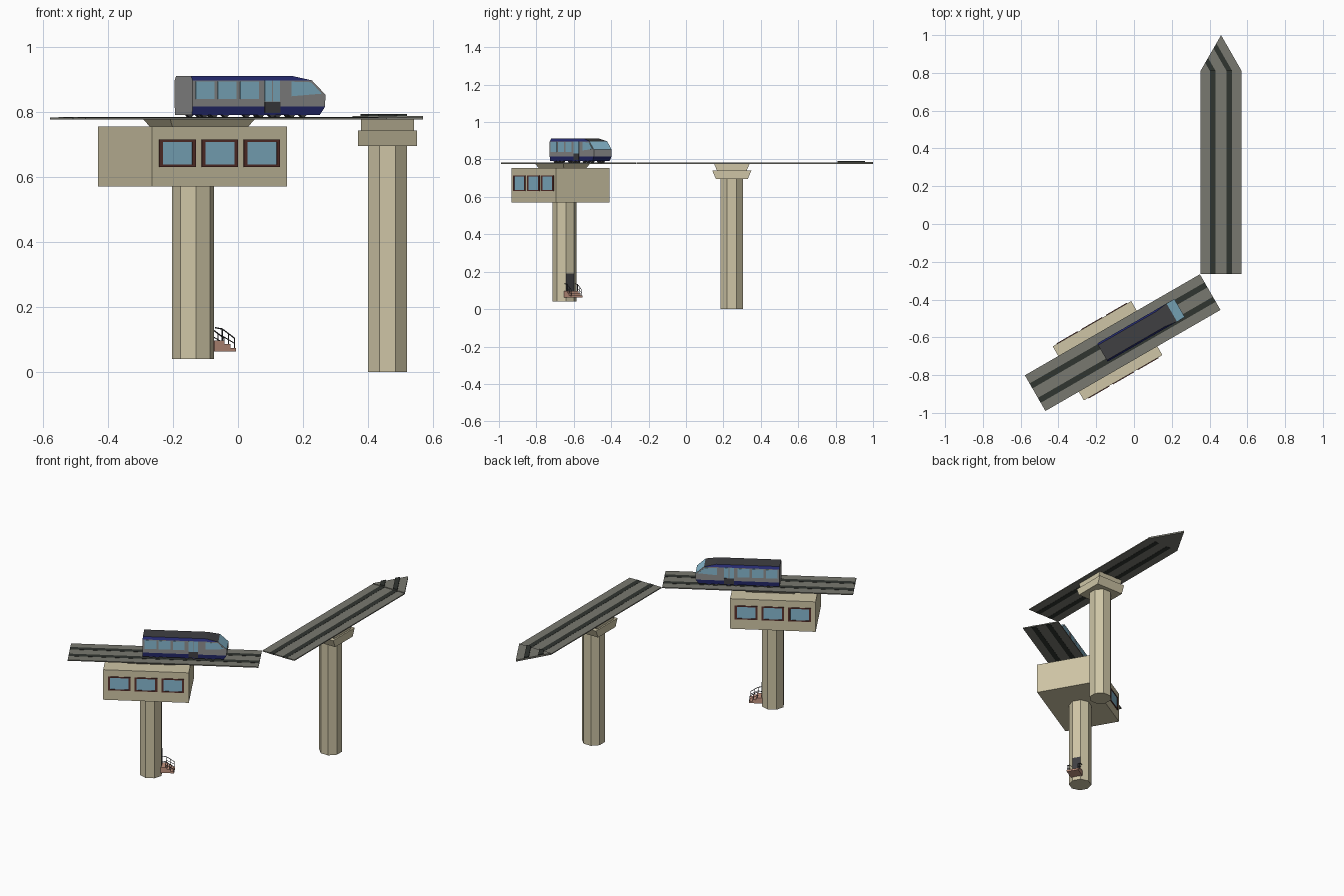
import bpy, bmesh
from math import radians, cos, sin, pi
from mathutils import Vector, Matrix

if "Cube" in bpy.data.objects:
    bpy.data.objects.remove(bpy.data.objects["Cube"])


def mat(name, r, g, b):
    m = bpy.data.materials.new(name)
    m.diffuse_color = (r, g, b, 1)
    m.use_nodes = True
    m.node_tree.nodes["Principled BSDF"].inputs["Base Color"].default_value = m.diffuse_color
    return m


CONCRETE = mat("concrete", .62, .56, .38)
DECK = mat("deck", .19, .19, .16)
STRIPE = mat("stripe", .03, .035, .03)
GLASS = mat("glass", .24, .48, .62)
FRAME = mat("window_frame", .10, .03, .025)
BRICK = mat("brick", .55, .30, .22)
DARK = mat("dark", .05, .05, .055)
BLUE = mat("blue_paint", .02, .025, .17)
SILVER = mat("silver_paint", .27, .27, .27)


def place(x, y, deg):
    return Matrix.Translation((x, y, 0)) @ Matrix.Rotation(radians(deg), 4, 'Z')


def loft(name, rings, mats, frame, pick=None):
    """Bridge equal-sized rings and cap the ends; pick(band, side) gives the material slot."""
    bm = bmesh.new()
    vs = [[bm.verts.new(p) for p in ring] for ring in rings]
    n = len(rings[0])
    for b in range(len(vs) - 1):
        for i in range(n):
            j = (i + 1) % n
            f = bm.faces.new((vs[b][i], vs[b][j], vs[b + 1][j], vs[b + 1][i]))
            f.material_index = pick(b, i) if pick else 0
    bm.faces.new(vs[0][::-1])
    top = bm.faces.new(vs[-1])
    top.material_index = pick(len(vs) - 1, -1) if pick else 0
    bmesh.ops.recalc_face_normals(bm, faces=bm.faces)
    me = bpy.data.meshes.new(name)
    bm.to_mesh(me)
    bm.free()
    for m in mats:
        me.materials.append(m)
    ob = bpy.data.objects.new(name, me)
    ob.matrix_world = frame
    bpy.context.collection.objects.link(ob)
    return ob


def rect(u0, u1, v0, v1, z):
    return [(u0, v0, z), (u1, v0, z), (u1, v1, z), (u0, v1, z)]


def box(name, u0, u1, v0, v1, z0, z1, m, frame):
    return loft(name, [rect(u0, u1, v0, v1, z0), rect(u0, u1, v0, v1, z1)], [m], frame)


def prism(name, pts, z0, z1, m, frame):
    return loft(name, [[(x, y, z) for x, y in pts] for z in (z0, z1)], [m], frame)


def cap(name, l0, l1, w0, w1, z0, z1, frame):
    return loft(name, [rect(-l / 2, l / 2, -w / 2, w / 2, z)
                       for l, w, z in ((l0, w0, z0), (l1, w1, z1))], [CONCRETE], frame)


def octagon(name, apothem, z0, z1, frame):
    r = apothem / cos(pi / 8)
    pts = [(r * cos(pi / 8 + k * pi / 4), r * sin(pi / 8 + k * pi / 4)) for k in range(8)]
    prism(name, pts, z0, z1, CONCRETE, frame)


def bar(name, a, b, t, m, frame):
    a, b = Vector(a), Vector(b)
    d = (b - a).normalized()
    s = Vector((0, 1, 0)) * t
    q = d.cross(Vector((0, 1, 0))).normalized() * t
    loft(name, [[p + s, p + q, p - s, p - q] for p in (a, b)], [m], frame)


# Elevated guideways: deck with two dark running strips
ZD, ZT = .777, .783


def guideway(name, half, frame):
    box(name + "_deck", -half, half, -.109, .109, ZD, ZT, DECK, frame)
    for s in (-1, 1):
        c = s * .044
        box(name + "_strip", -half, half, c - .015, c + .015, ZD - .001, ZT + .001, STRIPE, frame)


guideway("station_track", .535, place(-.06, -.628, 30))
guideway("outer_track", .5375, place(.461, .2725, 90))

# Triangular end of the outer track with slightly raised strips turning left
WORLD = Matrix()
prism("track_tip_deck", [(.352, .81), (.57, .81), (.461, 1.0)], ZD, .787, DECK, WORLD)
for c in (.417, .505):
    a, b = c - .015, c + .015
    end = [(x - (x - .352) / 2, .81 + .868 * (x - .352)) for x in (a, b)]
    prism("track_tip_strip", [(a, .81), (b, .81), end[1], end[0]], .78, .793, STRIPE, WORLD)

# Outer pillar with stepped head
OUT = place(.46, .245, 90)
octagon("outer_pillar", .06, 0, .70, OUT)
cap("outer_pillar_lower_head", .17, .21, .182, .182, .695, .742, OUT)
cap("outer_pillar_upper_head", .16, .19, .164, .164, .742, ZD, OUT)

# Station pillar, cabin and head
PIL = place(-.138, -.65, 30)
CAB = place(-.14, -.671, 30)
octagon("station_pillar", .06, .04, .575, PIL)
box("station_cabin", -.24, .24, -.165, .165, .57, .755, CONCRETE, CAB)
cap("station_head", .27, .30, .14, .165, .755, ZD, place(-.12, -.66, 30))

# Three framed windows on both long cabin sides
for s in (-1, 1):
    for u in (-.15, 0, .15):
        y0, y1 = s * .160, s * .169
        w, h = .064, .042
        for a, b, c, d in ((-w, w, h - .007, h), (-w, w, -h, -h + .007),
                           (-w, -w + .012, -h, h), (w - .012, w, -h, h)):
            box("cabin_window_frame", u + a, u + b, y0, y1, .673 + c, .673 + d, FRAME, CAB)
        box("cabin_window_glass", u - .053, u + .053, y0, s * .167, .636, .71, GLASS, CAB)

# Entrance door, steps and handrails at the foot of the station pillar
box("entrance_door", .055, .061, -.024, .024, .09, .19, DARK, PIL)
for k in range(3):
    box("entrance_step", .056, .132 - k * .02, -.035, .035,
        .063 + k * .011, .074 + k * .011, BRICK, PIL)
for v in (-.032, .032):
    path = [(.06, v, .136), (.085, v, .132), (.128, v, .104)]
    for a, b in zip(path, path[1:]):
        bar("handrail", a, b, .002, DARK, PIL)
    bar("handrail_lower", (.08, v, .113), (.128, v, .088), .0015, DARK, PIL)
    for u, zb, zt in ((.085, .09, .132), (.107, .08, .118), (.128, .07, .104)):
        bar("handrail_post", (u, v, zb), (u, v, zt), .002, DARK, PIL)

# Train body: stacked outlines with a sloped nose at +u
TRAIN = place(.037, -.563, 30)
levels = [(.791, .218, .052), (.816, .235, .055), (.853, .236, .055),
          (.897, .188, .055), (.911, .120, .046)]


def train_slot(band, side):
    if band == 4 or (band == 3 and side == 1):
        return 2                                  # roof
    if side == 3:
        return 1                                  # rear wall
    if band == 2 and side == 1:
        return 3                                  # windscreen
    return 0 if band in (0, 3) else 1


loft("train_body", [rect(-.236, u, -w, w, z) for z, u, w in levels],
     [BLUE, SILVER, DARK, GLASS], TRAIN, train_slot)

# Train side windows, doors and cab windows on both sides
for s in (-1, 1):
    y0, y1 = s * .053, s * .0562
    for u in (-.192, -.114, -.034):
        box("train_window", u - .033, u + .033, y0, y1, .840, .893, GLASS, TRAIN)
    for u in (.033, .062):
        box("train_door_glass", u - .0125, u + .0125, y0, y1, .832, .896, GLASS, TRAIN)
    box("train_door_sill", .02, .075, y0, y1, .796, .831, DARK, TRAIN)
    cab = [(.115, .848), (.222, .856), (.185, .891), (.115, .893)]
    loft("train_cab_window", [[(u, y, z) for u, z in cab] for y in (y0, y1)], [GLASS], TRAIN)

# Train wheels
for u in (-.19, -.155, -.115, .01, .05, .12, .16):
    for v in (-.044, .044):
        ring = [(u + .013 * cos(k * pi / 4 + pi / 8), .796 + .013 * sin(k * pi / 4 + pi / 8))
                for k in range(8)]
        loft("train_wheel", [[(x, y, z) for x, z in ring] for y in (v - .007, v + .007)],
             [DARK], TRAIN)
